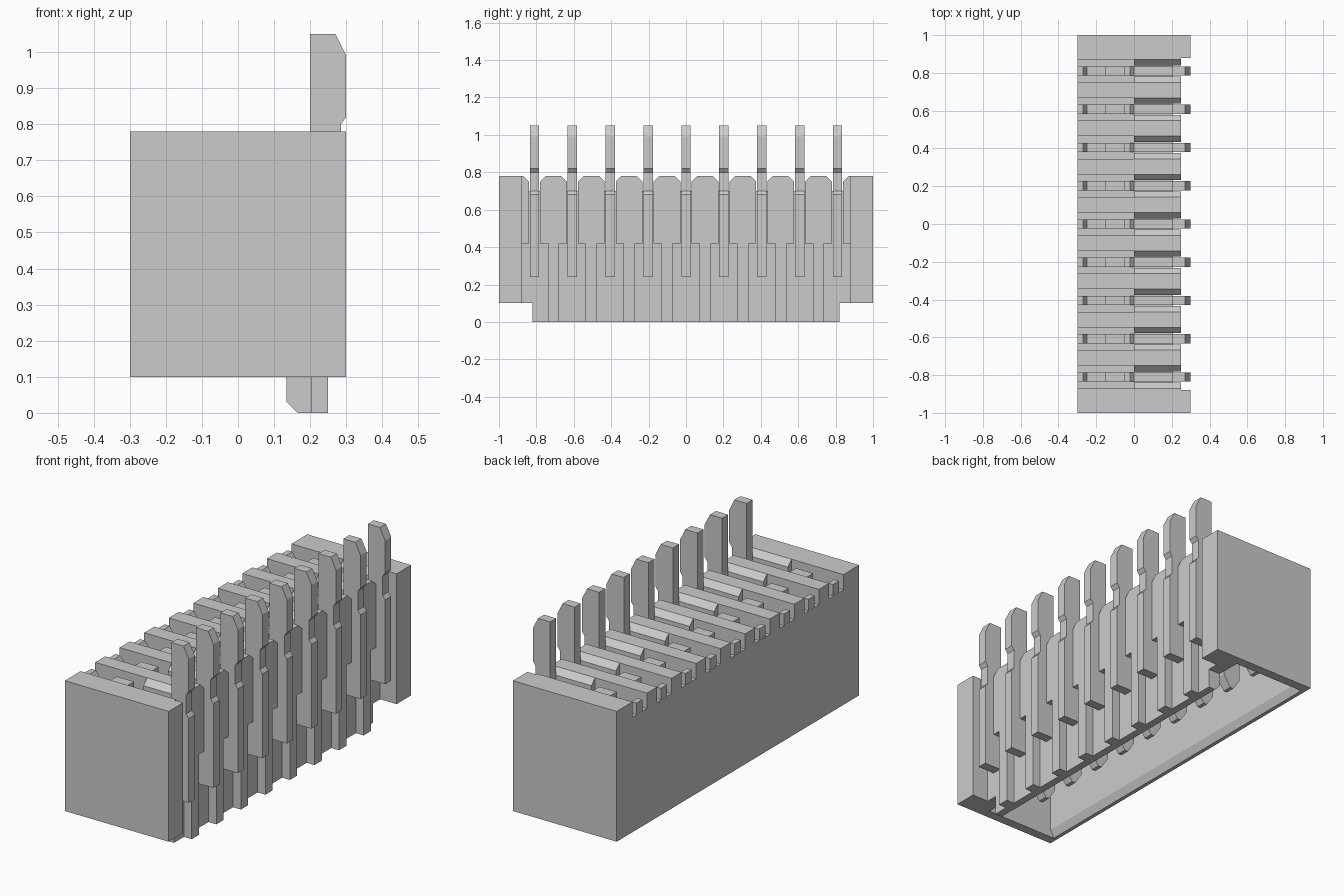
import bpy

old = bpy.data.objects.get("Cube")
if old:
    bpy.data.objects.remove(old, do_unlink=True)

gray = bpy.data.materials.new("plain_gray")
gray.use_nodes = True
gray.diffuse_color = (0.6, 0.6, 0.6, 1)
gray.node_tree.nodes["Principled BSDF"].inputs["Base Color"].default_value = (0.6, 0.6, 0.6, 1)


def prism(name, profile, axis, lo, hi):
    """Extrude a profile along x (profile in y,z) or along y (profile in x,z)."""
    n = len(profile)
    if axis == "x":
        verts = [(d, u, z) for d in (lo, hi) for u, z in profile]
    else:
        verts = [(u, d, z) for d in (lo, hi) for u, z in profile]
    faces = [list(range(n))[::-1], list(range(n, 2 * n))]
    faces += [(i, (i + 1) % n, n + (i + 1) % n, n + i) for i in range(n)]
    if axis == "y":
        faces = [list(f)[::-1] for f in faces]
    mesh = bpy.data.meshes.new(name)
    mesh.from_pydata(verts, [], faces)
    mesh.materials.append(gray)
    obj = bpy.data.objects.new(name, mesh)
    bpy.context.collection.objects.link(obj)
    return obj


def box(name, x0, x1, y0, y1, z0, z1):
    return prism(name, [(x0, z0), (x1, z0), (x1, z1), (x0, z1)], "y", y0, y1)


PITCH = 0.2025
SLOT = 0.03      # half width of a terminal slot
FLOOR = 0.70     # bottom of the top slots
TOP = 0.78
END = 0.88       # inner face of the end blocks
pins = [PITCH * (i - 4) for i in range(9)]

# Housing shell, open underneath
prism("back_wall", [(-0.3, 0.1), (-0.28, 0.1), (-0.26, 0.14), (-0.26, FLOOR), (-0.3, FLOOR)],
      "y", -0.98, 0.98)
box("roof", -0.3, 0.205, -0.98, 0.98, 0.58, FLOOR)
box("front_wall", 0.135, 0.205, -0.96, 0.96, 0.1, FLOOR)
prism("front_skirt", [(0.165, 0), (0.205, 0), (0.205, 0.2), (0.135, 0.2), (0.135, 0.03)],
      "y", -0.82, 0.82)
for s, side in ((-1, "front"), (1, "rear")):
    def span(a, b):
        return sorted((s * a, s * b))
    box(side + "_end_wall", -0.3, 0.3, *span(0.95, 1), 0.1, TOP)
    box(side + "_end_top", -0.3, 0.3, *span(END, 1), 0.58, TOP)
    box(side + "_end_block", 0.135, 0.3, *span(END, 1), 0.1, TOP)

# Divider teeth between the terminals
edges = [-END] + [y + k * SLOT for y in pins for k in (-1, 1)] + [END]
for i, (a, b) in enumerate(zip(edges[::2], edges[1::2])):
    ca = 0 if i == 0 else 0.03
    cb = 0 if i == 9 else 0.03
    crown = [(a, FLOOR), (b, FLOOR), (b, TOP - cb), (b - cb, TOP), (a + ca, TOP), (a, TOP - ca)]
    if ca == 0:
        crown.pop()
    if cb == 0:
        crown.pop(3)
    prism("tooth_crown", crown, "x", 0, 0.25)
    box("tooth_face", 0.2, 0.25, a, b, 0.42, FLOOR)
    box("top_bar", -0.3, 0, a + ca, b - cb, FLOOR, TOP)
    if 0 < i < 9:
        mid = (a + b) / 2
        box("lower_rib", 0.2, 0.25, mid - 0.03, mid + 0.03, 0, 0.42)

# Flat terminals: cross arm, contact blade pointing down and upright tail
terminal = [
    (-0.299, 0.66), (-0.15, 0.66), (-0.15, 0.25), (-0.11, 0.19), (-0.09, 0.19), (-0.05, 0.25),
    (-0.05, 0.66), (0.2, 0.66), (0.2, 0.24), (0.3, 0.24), (0.3, 0.68), (0.285, 0.7),
    (0.285, 0.8), (0.3, 0.82), (0.3, 0.99), (0.27, 1.05), (0.2, 1.05), (0.2, 0.71),
    (0, 0.71), (-0.02, 0.73), (-0.05, 0.73), (-0.05, 0.76), (-0.15, 0.76), (-0.15, 0.73),
    (-0.25, 0.73), (-0.27, 0.76), (-0.299, 0.76),
]
for y in pins:
    prism("terminal", terminal, "y", y - 0.025, y + 0.025)
